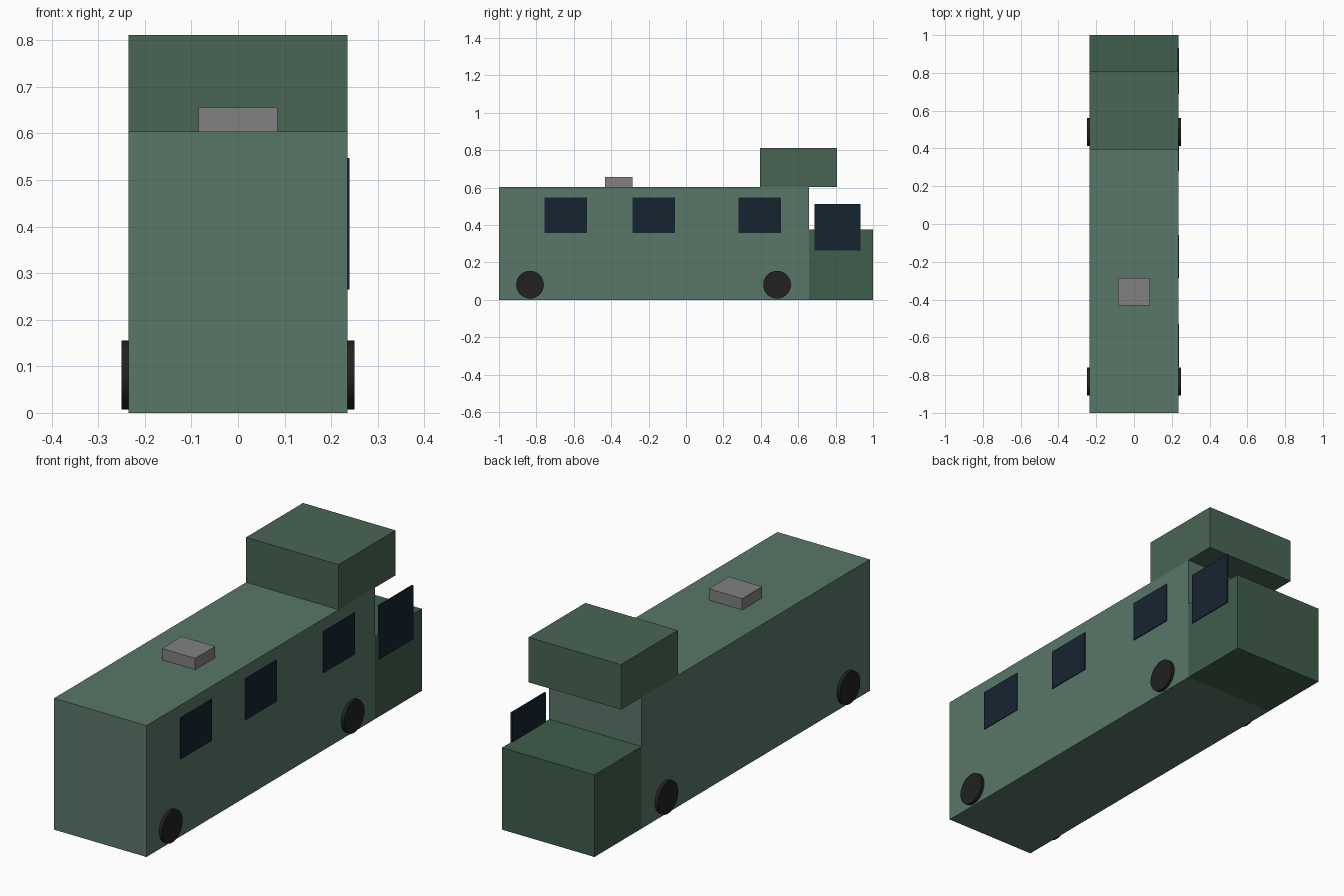
import bpy
import math

if "Cube" in bpy.data.objects:
    bpy.data.objects.remove(bpy.data.objects["Cube"])


def material(name, rgb):
    m = bpy.data.materials.new(name)
    m.diffuse_color = (*rgb, 1)
    m.use_nodes = True
    m.node_tree.nodes["Principled BSDF"].inputs["Base Color"].default_value = m.diffuse_color
    return m


body_green = material("body_green", (0.10, 0.18, 0.14))
cab_green = material("cab_green", (0.05, 0.11, 0.07))
bunk_green = material("bunk_green", (0.065, 0.13, 0.09))
glass = material("dark_glass", (0.008, 0.018, 0.03))
rubber = material("rubber", (0.015, 0.015, 0.015))
vent_grey = material("vent_grey", (0.22, 0.22, 0.22))


def box(name, x, y, z, mat):
    """Box from (min, max) ranges on each axis."""
    centre = [(a + b) / 2 for a, b in (x, y, z)]
    bpy.ops.mesh.primitive_cube_add(size=1, location=centre)
    ob = bpy.context.object
    ob.name = name
    ob.scale = [b - a for a, b in (x, y, z)]
    bpy.ops.object.transform_apply(location=False, rotation=False, scale=True)
    ob.data.materials.append(mat)
    return ob


W = 0.235     # half width of the vehicle
ROOF = 0.604  # roof height

# Main shell, low cab, raised sleeping bunk and roof vent
box("living_body", (-W, W), (-1, 0.658), (0, ROOF), body_green)
box("cab", (-W, W), (0.658, 1), (0, 0.377), cab_green)
box("overhead_bunk", (-W, W), (0.395, 0.808), (ROOF, 0.811), bunk_green)
box("roof_vent", (-0.085, 0.085), (-0.432, -0.287), (ROOF, 0.656), vent_grey)

# Windows on the right side only
for i, y in enumerate((-0.643, -0.172, 0.395)):
    box(f"side_window_{i + 1}", (W - 0.004, W + 0.004),
        (y - 0.114, y + 0.114), (0.357, 0.547), glass)
box("cab_window", (W - 0.004, W + 0.004), (0.687, 0.932), (0.265, 0.512), glass)

# Wheels half sunk into the body sides
for axle, y in (("front", -0.834), ("rear", 0.487)):
    for side, s in (("left", -1), ("right", 1)):
        bpy.ops.mesh.primitive_cylinder_add(
            vertices=32, radius=0.074, depth=0.03,
            location=(s * W, y, 0.081), rotation=(0, math.pi / 2, 0))
        wheel = bpy.context.object
        wheel.name = f"{axle}_{side}_wheel"
        wheel.data.materials.append(rubber)
        bpy.ops.object.shade_smooth_by_angle()
